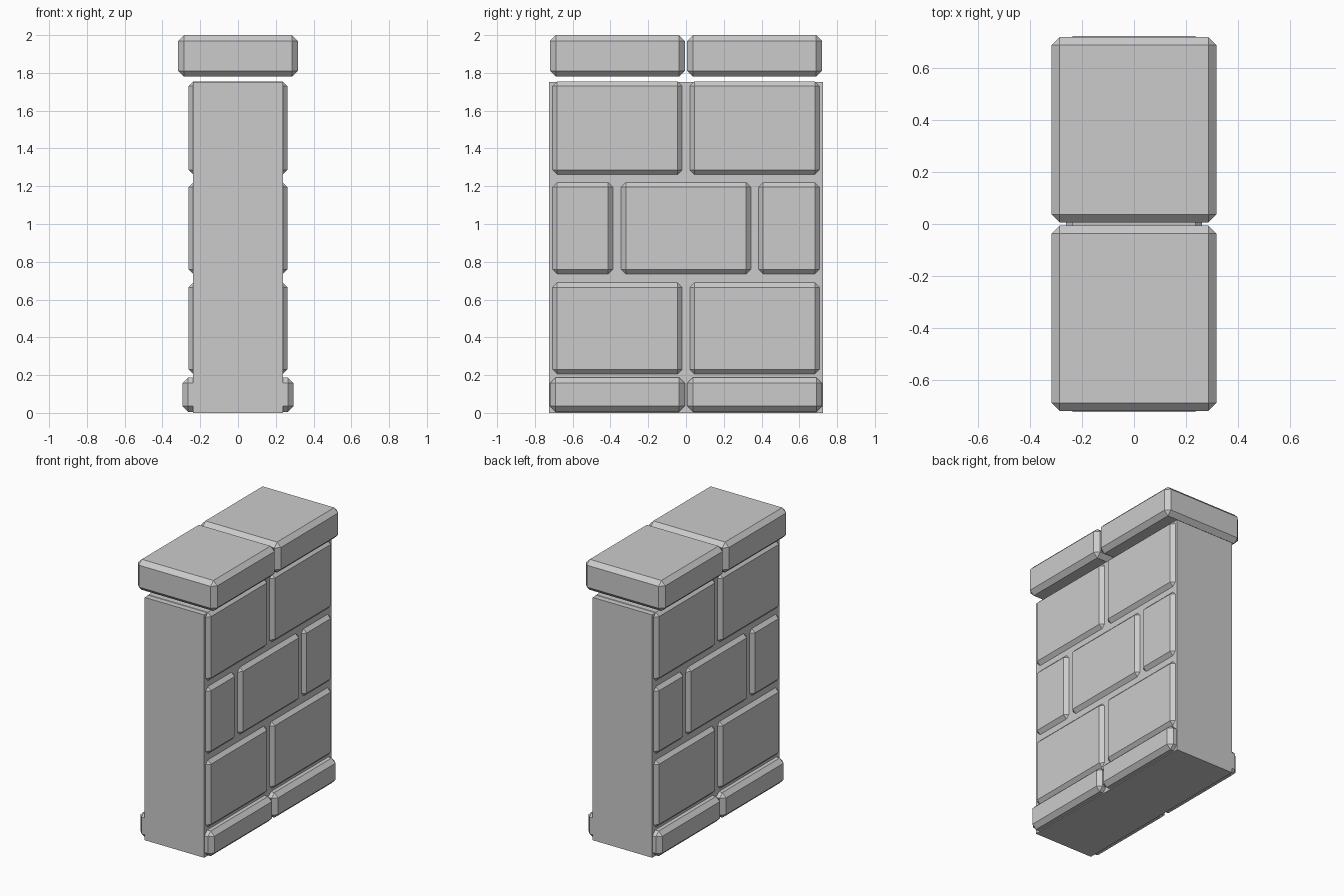
import bpy
import bmesh
from mathutils import Matrix, Vector

cube = bpy.data.objects.get("Cube")
if cube:
    bpy.data.objects.remove(cube)

stone = bpy.data.materials.new("grey stone")
stone.use_nodes = True
GREY = (0.6, 0.6, 0.6, 1)
stone.diffuse_color = GREY
stone.node_tree.nodes["Principled BSDF"].inputs["Base Color"].default_value = GREY


def block(name, half_width, y_range, z_range, chamfer=0):
    """Stone block running through the wall along x, with chamfered edges."""
    (y0, y1), (z0, z1) = y_range, z_range
    bm = bmesh.new()
    bmesh.ops.create_cube(bm, size=1)
    bmesh.ops.scale(bm, vec=Vector((2 * half_width, y1 - y0, z1 - z0)), verts=bm.verts)
    if chamfer:
        bmesh.ops.bevel(bm, geom=bm.edges[:], offset=chamfer, segments=1,
                        affect='EDGES', profile=0.5)
    bmesh.ops.transform(bm, matrix=Matrix.Translation((0, (y0 + y1) / 2, (z0 + z1) / 2)),
                        verts=bm.verts)
    mesh = bpy.data.meshes.new(name)
    bm.to_mesh(mesh)
    bm.free()
    mesh.materials.append(stone)
    obj = bpy.data.objects.new(name, mesh)
    bpy.context.collection.objects.link(obj)


# Mortar core
block("wall_core", 0.237, (-0.725, 0.725), (0, 1.752))

# Footing stones and capstones, one pair each
halves = {"front": (-0.72, -0.006), "back": (0.006, 0.72)}
for side, span in halves.items():
    block(side + "_footing", 0.295, span, (0.006, 0.187), 0.03)
    block(side + "_capstone", 0.317, span, (1.78, 2), 0.031)

# Courses of bricks in running bond
pair = [(-0.707, -0.02), (0.02, 0.707)]
middle = [(-0.707, -0.387), (-0.343, 0.343), (0.383, 0.707)]
courses = {"lower": (pair, (0.205, 0.69)),
           "middle": (middle, (0.735, 1.22)),
           "upper": (pair, (1.262, 1.755))}
for course, (spans, heights) in courses.items():
    for i, span in enumerate(spans):
        block(f"{course}_brick_{i + 1}", 0.262, span, heights, 0.025)
